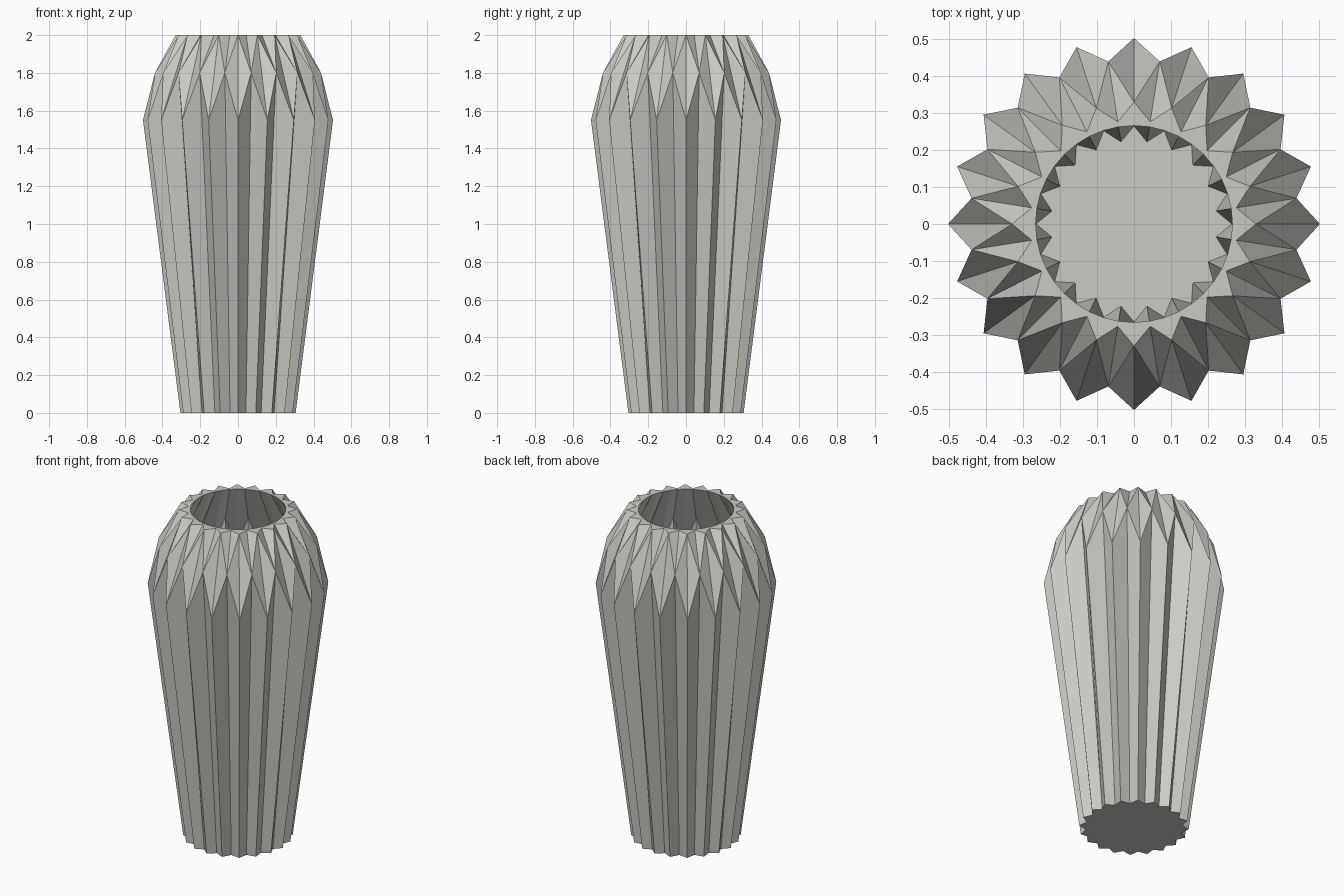
import bpy, bmesh, math

cube = bpy.data.objects.get("Cube")
if cube:
    bpy.data.objects.remove(cube, do_unlink=True)

PLEATS = 20
N = PLEATS * 2

# Warm grey ceramic
clay = bpy.data.materials.new("warm_grey_ceramic")
clay.use_nodes = True
colour = (0.6, 0.6, 0.56, 1)
clay.diffuse_color = colour
clay.node_tree.nodes["Principled BSDF"].inputs["Base Color"].default_value = colour

bm = bmesh.new()


def star_ring(tip, valley):
    """Ring of alternating tips and valleys, each given as (radius, height)."""
    ring = []
    for i in range(N):
        r, z = valley if i % 2 else tip
        a = 2 * math.pi * i / N
        ring.append(bm.verts.new((r * math.cos(a), r * math.sin(a), z)))
    return ring


def bridge(low, high, split=False):
    """Join two rings; split quads run from low valley to high tip."""
    for i in range(N):
        j = (i + 1) % N
        if not split:
            bm.faces.new((low[i], low[j], high[j], high[i]))
            continue
        t, v = (j, i) if i % 2 else (i, j)
        bm.faces.new((low[t], low[v], high[t]))
        bm.faces.new((low[v], high[v], high[t]))


# Rings from the foot, up the outside, over the rim and down the inside
foot = star_ring((0.305, 0), (0.27, 0))
shoulder = star_ring((0.503, 1.55), (0.445, 1.8))
crown = star_ring((0.33, 2), (0.28, 2))
mouth = star_ring((0.266, 2), (0.266, 2))
inner_shoulder = star_ring((0.46, 1.55), (0.405, 1.76))
inner_floor = star_ring((0.265, 0.04), (0.225, 0.04))

bridge(foot, shoulder)
bridge(shoulder, crown, split=True)
bridge(crown, mouth)
bridge(mouth, inner_shoulder)
bridge(inner_shoulder, inner_floor)
bm.faces.new(inner_floor)
bm.faces.new(foot)
bmesh.ops.recalc_face_normals(bm, faces=bm.faces)

mesh = bpy.data.meshes.new("pleated_vase")
bm.to_mesh(mesh)
bm.free()
mesh.materials.append(clay)
vase = bpy.data.objects.new("pleated_vase", mesh)
bpy.context.collection.objects.link(vase)

# Smooth shading with sharp pleats
bpy.ops.object.select_all(action='DESELECT')
vase.select_set(True)
bpy.context.view_layer.objects.active = vase
bpy.ops.object.shade_smooth_by_angle(angle=math.radians(30))
